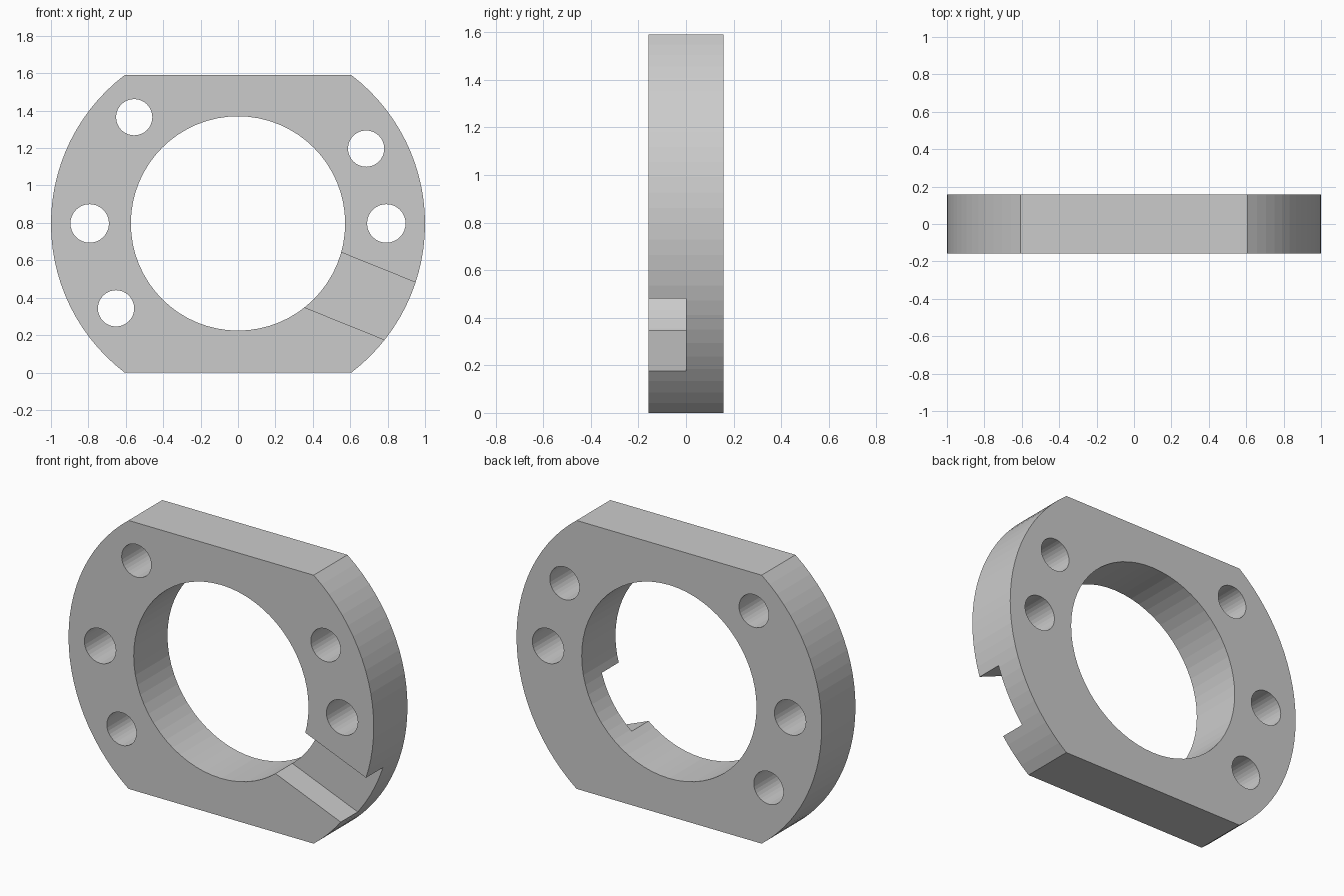
import bpy, bmesh
from math import sin, cos, asin, pi, radians
from mathutils import Matrix

if "Cube" in bpy.data.objects:
    bpy.data.objects.remove(bpy.data.objects["Cube"])

CZ, R, T = 0.795, 1.0, 0.158   # disc centre height, radius, half thickness

# Flat-topped disc: two side arcs joined by straight top and bottom edges
half = asin(CZ / R)
steps = 28
arc = [-half + 2 * half * i / steps for i in range(steps + 1)]
outline = [(R * cos(a), CZ + R * sin(a)) for a in arc]
outline += [(R * cos(a + pi), CZ + R * sin(a + pi)) for a in arc]

bm = bmesh.new()
face = bm.faces.new([bm.verts.new((x, -T, z)) for x, z in outline])
ext = bmesh.ops.extrude_face_region(bm, geom=[face])
bmesh.ops.translate(bm, vec=(0, 2 * T, 0),
                    verts=[v for v in ext["geom"] if isinstance(v, bmesh.types.BMVert)])
bmesh.ops.recalc_face_normals(bm, faces=bm.faces)
mesh = bpy.data.meshes.new("flange_plate")
bm.to_mesh(mesh)
bm.free()
plate = bpy.data.objects.new("flange_plate", mesh)
bpy.context.collection.objects.link(plate)


def cut(cutter):
    """Subtract a cutter from the plate, then remove it."""
    cutter.hide_render = True
    mod = plate.modifiers.new("cut", "BOOLEAN")
    mod.operation, mod.solver, mod.object = "DIFFERENCE", "EXACT", cutter
    bpy.context.view_layer.objects.active = plate
    bpy.ops.object.modifier_apply(modifier=mod.name)
    bpy.data.objects.remove(cutter, do_unlink=True)


def drill(x, z, radius, sides):
    bpy.ops.mesh.primitive_cylinder_add(vertices=sides, radius=radius, depth=1,
                                        location=(x, 0, z), rotation=(pi / 2, 0, 0))
    cut(bpy.context.object)


# Central bore and bolt holes
drill(0, CZ + 0.002, 0.573, 64)
for x, z, r in [(-0.793, 0.797, 0.103), (0.793, 0.797, 0.103), (-0.555, 1.365, 0.097),
                (0.685, 1.197, 0.097), (-0.652, 0.343, 0.097)]:
    drill(x, z, r, 32)

# Half-depth slot running outward through the front face
bpy.ops.mesh.primitive_cube_add(size=1)
slot = bpy.context.object
slot.matrix_world = (Matrix.Translation((0, 0, CZ)) @ Matrix.Rotation(radians(22), 4, "Y")
                     @ Matrix.Translation((0.8, -0.25, -0.108))
                     @ Matrix.Diagonal((1.0, 0.5, 0.346, 1)))
bpy.context.view_layer.update()
cut(slot)
